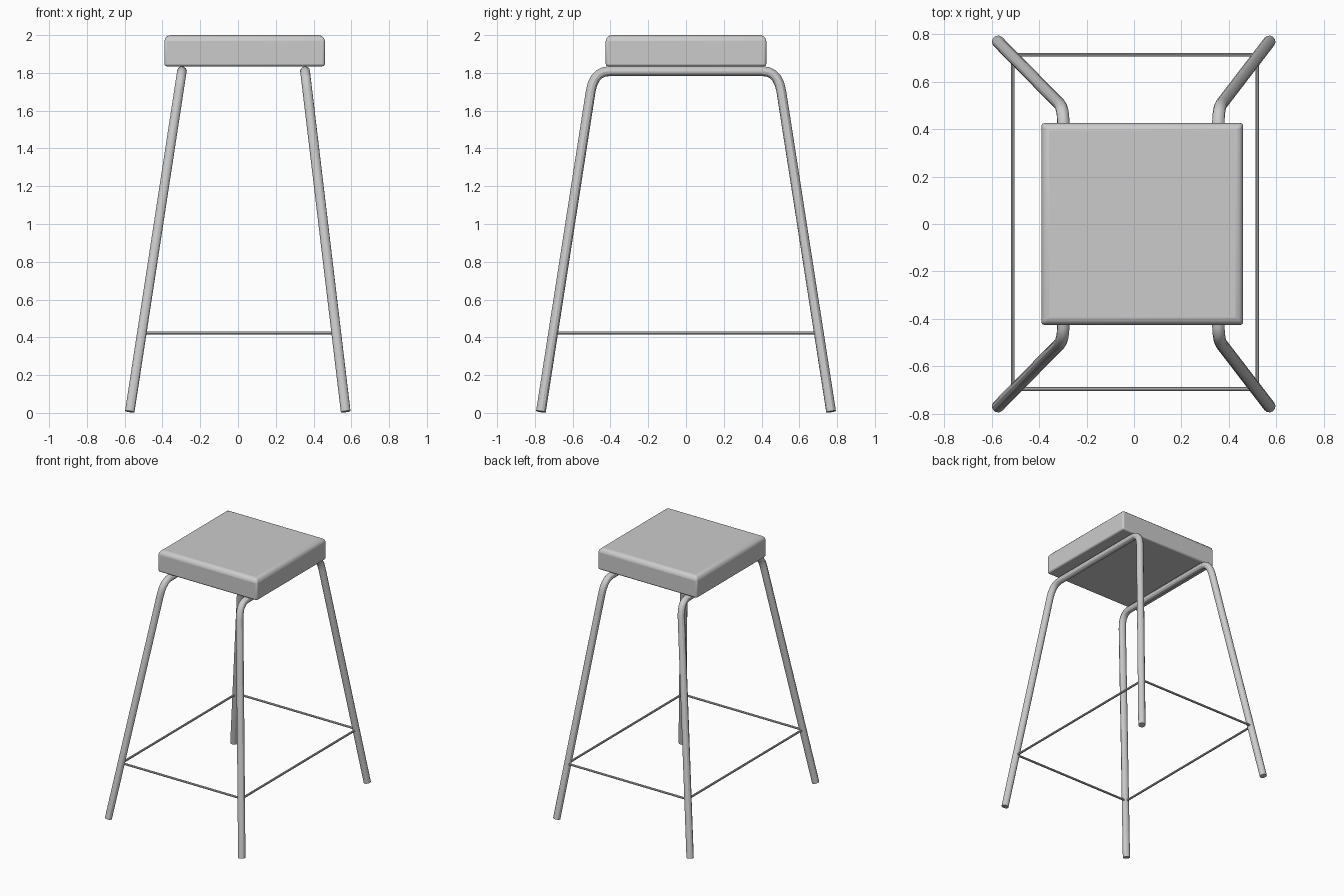
import bpy
import bmesh
from mathutils import Vector

if "Cube" in bpy.data.objects:
    bpy.data.objects.remove(bpy.data.objects["Cube"])


def tube(name, points, radius, resolution):
    """Round capped tube swept along a list of points."""
    data = bpy.data.curves.new(name, 'CURVE')
    data.dimensions = '3D'
    data.bevel_depth = radius
    data.bevel_resolution = resolution
    data.use_fill_caps = True
    spline = data.splines.new('POLY')
    spline.points.add(len(points) - 1)
    for sp, p in zip(spline.points, points):
        sp.co = (*p, 1)
    obj = bpy.data.objects.new(name, data)
    bpy.context.collection.objects.link(obj)
    bpy.ops.object.select_all(action='DESELECT')
    obj.select_set(True)
    bpy.context.view_layer.objects.active = obj
    bpy.ops.object.convert(target='MESH')
    bpy.ops.object.shade_smooth_by_angle()
    return obj


def half_frame(top_x, foot_x, steps=5):
    """Points from the middle of the top rail, round the bend, to the foot."""
    corner = Vector((top_x, 0.488, 1.809))
    foot = Vector((foot_x, 0.768, 0.007))
    start = Vector((top_x, 0.405, 1.809))
    end = corner.lerp(foot, 0.06)
    bend = [start.lerp(corner, t).lerp(corner.lerp(end, t), t)
            for t in (i / steps for i in range(steps + 1))]
    return bend + [foot]


# Seat: block with small edge bevels and a wider bevel round the top
bpy.ops.mesh.primitive_cube_add(size=1, location=(0.035, 0, 1.9175))
seat = bpy.context.object
seat.name = "seat"
seat.scale = (0.85, 0.85, 0.165)
bpy.ops.object.transform_apply(location=False, rotation=False, scale=True)
bm = bmesh.new()
bm.from_mesh(seat.data)
weight = bm.edges.layers.float.new("bevel_weight_edge")
for e in bm.edges:
    e[weight] = 1.0 if all(v.co.z > 0 for v in e.verts) else 0.4
bm.to_mesh(seat.data)
bm.free()
bevel = seat.modifiers.new("edge_bevel", 'BEVEL')
bevel.limit_method = 'WEIGHT'
bevel.width = 0.032
bevel.segments = 3
bpy.ops.object.shade_smooth_by_angle()

# Bent leg frames, left and right
for side, top_x, foot_x in (("left", -0.297, -0.573), ("right", 0.355, 0.57)):
    half = half_frame(top_x, foot_x)
    mirrored = [Vector((p.x, -p.y, p.z)) for p in reversed(half)]
    tube(side + "_leg_frame", mirrored + half, 0.026, 4)

# Thin footrest bars joining the four legs
z, lx, rx, front, back = 0.424, -0.511, 0.519, -0.695, 0.713
corners = {"left": ((lx, front, z), (lx, back, z)),
           "right": ((rx, front, z), (rx, back, z)),
           "front": ((lx, front, z), (rx, front, z)),
           "back": ((lx, back, z), (rx, back, z))}
for side, ends in corners.items():
    tube(side + "_footrest_bar", ends, 0.008, 2)
